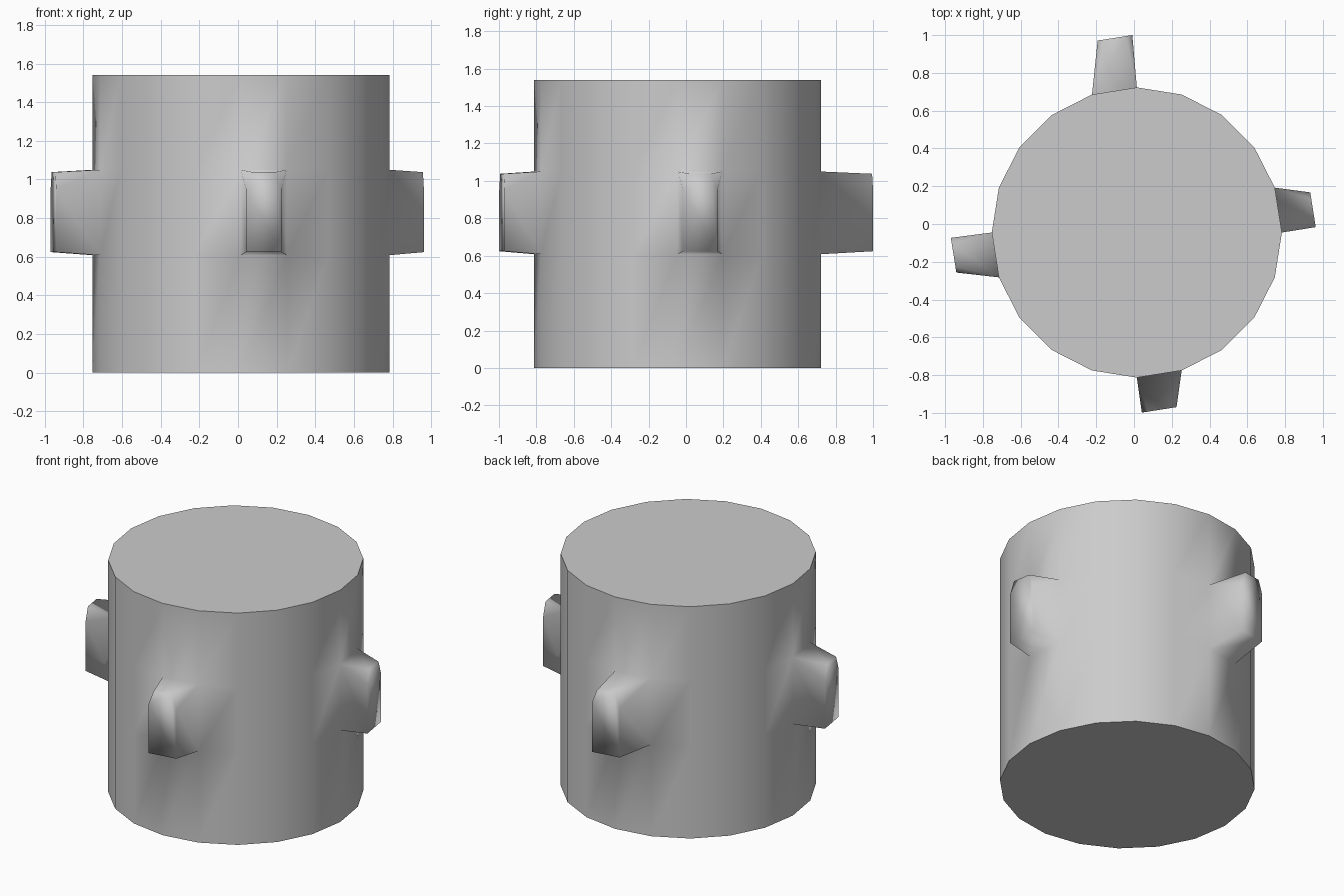
import bpy, bmesh
from math import cos, sin, radians

if "Cube" in bpy.data.objects:
    bpy.data.objects.remove(bpy.data.objects["Cube"])

SIDES, RADIUS, CX, CY = 20, 0.768, 0.015, -0.045
LEVELS = [0.0, 0.608, 1.05, 1.54]
# Tooth on every fifth side: side index -> (outer radius, sideways shift)
TEETH = {0: (0.94, -0.027), 5: (1.036, -0.047), 10: (0.977, -0.033), 15: (0.946, -0.030)}
# Outer tooth outline (sideways, height), top corners clipped
END = [(-0.093, 0.624), (0.093, 0.624), (0.093, 0.95),
       (0.06, 1.038), (-0.06, 1.038), (-0.093, 0.95)]

bm = bmesh.new()

# Drum rings
rings = []
for z in LEVELS:
    rings.append([bm.verts.new((CX + RADIUS * cos(radians(18 * i)),
                                CY + RADIUS * sin(radians(18 * i)), z))
                  for i in range(SIDES)])


def add_tooth(base, angle, reach, shift):
    """Tapered tooth growing out of one drum side."""
    bl, br, tr, tl = base
    c, s = cos(angle), sin(angle)
    e = [bm.verts.new((CX + reach * c - (t + shift) * s,
                       CY + reach * s + (t + shift) * c, z)) for t, z in END]
    for f in (e, [bl, br, e[1], e[0]], [br, tr, e[2], e[1]], [tr, e[3], e[2]],
              [tr, tl, e[4], e[3]], [tl, e[5], e[4]], [tl, bl, e[0], e[5]]):
        bm.faces.new(f)


# Drum sides, with teeth in the middle band
for k in range(3):
    for i in range(SIDES):
        j = (i + 1) % SIDES
        quad = [rings[k][i], rings[k][j], rings[k + 1][j], rings[k + 1][i]]
        if k == 1 and i in TEETH:
            add_tooth(quad, radians(18 * i + 9), *TEETH[i])
        else:
            bm.faces.new(quad)

# Smooth sides, flat end caps with sharp rims
for f in bm.faces:
    f.smooth = True
for ring in (list(reversed(rings[0])), rings[-1]):
    cap = bm.faces.new(ring)
    for edge in cap.edges:
        edge.smooth = False

bmesh.ops.recalc_face_normals(bm, faces=bm.faces)
mesh = bpy.data.meshes.new("toothed_drum")
bm.to_mesh(mesh)
bm.free()
bpy.context.collection.objects.link(bpy.data.objects.new("toothed_drum", mesh))
